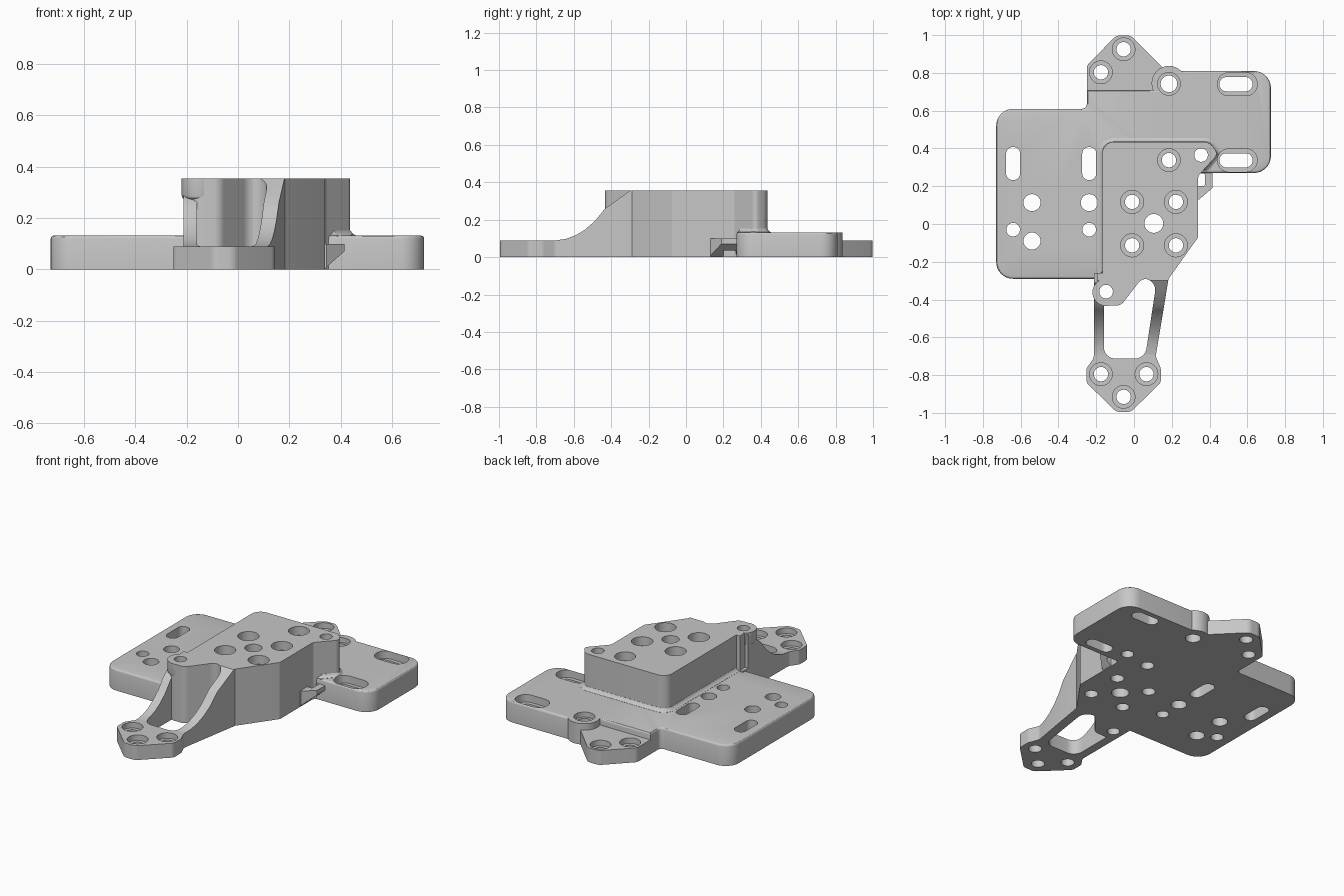
import bpy, bmesh, math
from mathutils import Vector

if "Cube" in bpy.data.objects:
    bpy.data.objects.remove(bpy.data.objects["Cube"])

grey = bpy.data.materials.new("machined_grey")
grey.use_nodes = True
grey.diffuse_color = (0.57, 0.57, 0.57, 1)
grey.node_tree.nodes["Principled BSDF"].inputs["Base Color"].default_value = (0.57, 0.57, 0.57, 1)


def rounded(corners):
    """Outline from (x, y, radius) corners, each replaced by an arc."""
    out = []
    for i, (x, y, r) in enumerate(corners):
        p = Vector((x, y))
        if r == 0:
            out.append(p)
            continue
        d1 = (Vector(corners[i - 1][:2]) - p).normalized()
        d2 = (Vector(corners[(i + 1) % len(corners)][:2]) - p).normalized()
        half = d1.angle(d2) / 2
        t = r / math.tan(half)
        c = p + (d1 + d2).normalized() * (r / math.sin(half))
        a, b = p + d1 * t - c, p + d2 * t - c
        a0 = math.atan2(a.y, a.x)
        turn = (math.atan2(b.y, b.x) - a0 + math.pi) % (2 * math.pi) - math.pi
        for k in range(9):
            g = a0 + turn * k / 8
            out.append(c + Vector((math.cos(g), math.sin(g))) * r)
    return out


def circle(x, y, r, n=32):
    return [Vector((x + r * math.cos(2 * math.pi * k / n),
                    y + r * math.sin(2 * math.pi * k / n))) for k in range(n)]


def slot(x, y, w, h):
    r = min(w, h) / 2 - 0.002
    return rounded([(x - w / 2, y - h / 2, r), (x + w / 2, y - h / 2, r),
                    (x + w / 2, y + h / 2, r), (x - w / 2, y + h / 2, r)])


def prisms(name, items, axes="xyz", bevel=0, bevel_at=None, profile=0.5):
    """One object holding extruded outlines, items = (outline, low, high)."""
    bm = bmesh.new()
    for outline, lo, hi in items:
        rings = []
        for h in (lo, hi):
            ring = []
            for p in outline:
                v = {"xyz": (p[0], p[1], h), "yzx": (h, p[0], p[1]),
                     "xzy": (p[0], h, p[1])}[axes]
                ring.append(bm.verts.new(v))
            rings.append(ring)
        bm.faces.new(rings[0])
        bm.faces.new(rings[1])
        n = len(outline)
        for k in range(n):
            j = (k + 1) % n
            bm.faces.new((rings[0][k], rings[0][j], rings[1][j], rings[1][k]))
    bmesh.ops.recalc_face_normals(bm, faces=bm.faces)
    if bevel:
        edges = [e for e in bm.edges if all(abs(v.co.z - bevel_at) < 1e-5 for v in e.verts)]
        bmesh.ops.bevel(bm, geom=edges, offset=bevel, segments=3, profile=profile, affect='EDGES')
    me = bpy.data.meshes.new(name)
    bm.to_mesh(me)
    bm.free()
    ob = bpy.data.objects.new(name, me)
    bpy.context.collection.objects.link(ob)
    me.materials.append(grey)
    return ob


def boolean(ob, other, op, remove=False):
    bpy.context.view_layer.objects.active = ob
    m = ob.modifiers.new(op, 'BOOLEAN')
    m.operation, m.object, m.solver = op, other, 'EXACT'
    bpy.ops.object.modifier_apply(modifier=m.name)
    if remove:
        bpy.data.objects.remove(other)


# Stepped base plate with softened top edge
plate = prisms("base_plate", [(rounded([
    (-0.73, -0.29, 0.09), (-0.16, -0.29, 0), (0.16, -0.27, 0), (0.32, -0.06, 0),
    (0.32, 0.27, 0), (0.725, 0.27, 0.09), (0.725, 0.81, 0.09), (0.14, 0.81, 0.03),
    (0.14, 0.71, 0), (-0.25, 0.71, 0), (-0.25, 0.61, 0.025), (-0.73, 0.61, 0.09)]),
    0, 0.132)], bevel=0.012, bevel_at=0.132)

# Boss on the rear edge of the plate
plate_boss = prisms("rear_plate_boss", [(circle(0.185, 0.745, 0.092), 0, 0.131)])

# Raised block carrying the main bolt pattern, with a cove where it meets the plate
block = prisms("riser_block", [(rounded([
    (-0.167, 0.435, 0.06), (0.40, 0.435, 0.06), (0.445, 0.37, 0.03), (0.34, 0.255, 0.03),
    (0.34, -0.07, 0.02), (0.183, -0.29, 0.01), (0.04, -0.29, 0.06), (-0.07, -0.432, 0.05),
    (-0.19, -0.432, 0.05), (-0.19, -0.31, 0.01), (-0.167, -0.28, 0.01)]), 0, 0.355)])
cove = prisms("block_cove", [(rounded([
    (-0.187, 0.455, 0.08), (0.41, 0.455, 0.07), (0.468, 0.37, 0.04), (0.385, 0.272, 0),
    (0.30, 0.272, 0), (0.30, -0.05, 0), (0.12, -0.27, 0), (-0.187, -0.27, 0)]), 0.1, 0.152)],
    bevel=0.019, bevel_at=0.152, profile=0.15)
corner_boss = prisms("front_corner_boss", [(circle(-0.148, -0.362, 0.072), 0.27, 0.355)],
                     bevel=0.02, bevel_at=0.27)

# Front arms: plan outline trimmed by a swooping side profile
arm = prisms("front_arm", [(rounded([
    (-0.213, -0.26, 0), (-0.213, -0.71, 0.04), (-0.252, -0.765, 0.04), (-0.252, -0.84, 0.04),
    (-0.093, -0.995, 0.05), (-0.017, -0.995, 0.05), (0.142, -0.84, 0.04), (0.142, -0.765, 0.04),
    (0.115, -0.70, 0.04), (0.183, -0.29, 0), (0.18, -0.26, 0)]), 0, 0.355)])
swoop = prisms("arm_profile", [([
    (-1.1, -0.1), (-1.1, 0.09), (-0.69, 0.09), (-0.64, 0.098), (-0.59, 0.117), (-0.54, 0.147),
    (-0.49, 0.19), (-0.455, 0.232), (-0.435, 0.258), (-0.30, 0.355), (-0.30, 0.4),
    (-0.2, 0.4), (-0.2, -0.1)], -0.5, 0.5)], axes="yzx")
boolean(arm, swoop, 'INTERSECT', True)
window = prisms("arm_window", [(rounded([
    (-0.16, -0.712, 0.06), (0.058, -0.712, 0.06), (0.122, -0.29, 0.06),
    (-0.16, -0.29, 0.05)]), -0.1, 0.5)])
boolean(arm, window, 'DIFFERENCE', True)
# The outer left arm stops under the corner boss
trim = prisms("arm_trim", [([(-0.3, -0.31), (-0.192, -0.31), (-0.192, -0.2), (-0.3, -0.2)],
                            0.14, 0.5)])
boolean(arm, trim, 'DIFFERENCE', True)

# Rear mounting tab
tab = prisms("rear_tab", [(rounded([
    (-0.25, 0.64, 0), (0.16, 0.64, 0), (0.16, 0.82, 0.02), (-0.017, 0.998, 0.05),
    (-0.093, 0.998, 0.05), (-0.25, 0.84, 0.04)]), 0, 0.09)])

# Small undercut side bracket with a slot behind it
bracket = prisms("side_bracket", [([
    (0.32, 0.13), (0.345, 0.13), (0.415, 0.19), (0.415, 0.28), (0.32, 0.28)], 0, 0.1)])
wedge = prisms("bracket_wedge", [([
    (0.3, -0.05), (0.335, 0), (0.42, 0.075), (0.42, 0.2), (0.3, 0.2)], 0, 0.5)], axes="xzy")
boolean(bracket, wedge, 'INTERSECT', True)
gap = prisms("bracket_gap", [(rounded([
    (0.33, 0.20, 0.01), (0.375, 0.20, 0.01), (0.375, 0.268, 0.01), (0.33, 0.268, 0.01)]), -0.1, 0.3)])
boolean(bracket, gap, 'DIFFERENCE', True)

# Bolt holes: (x, y, through radius, counterbore radius, counterbore floor)
holes = [(-0.64, -0.03, 0.036, 0, 0), (-0.237, -0.03, 0.036, 0, 0),
         (-0.148, -0.358, 0.036, 0, 0), (0.355, 0.365, 0.036, 0, 0),
         (-0.54, 0.113, 0.045, 0, 0), (-0.237, 0.113, 0.045, 0, 0), (-0.54, -0.09, 0.045, 0, 0),
         (0.105, 0.003, 0.05, 0, 0), (0.185, 0.338, 0.038, 0.06, 0.30),
         (0.185, 0.742, 0.044, 0.06, 0.10)]
holes += [(x, y, 0.038, 0.061, 0.30) for x in (-0.01, 0.222) for y in (-0.113, 0.117)]
holes += [(x, y, 0.038, 0.06, 0.055) for x, y in (
    (-0.055, 0.925), (-0.175, 0.803), (-0.055, -0.915), (-0.175, -0.795), (0.066, -0.795))]
through = [(circle(x, y, r), -0.1, 0.5) for x, y, r, cr, f in holes]
bores = [(circle(x, y, cr), f, 0.5) for x, y, r, cr, f in holes if cr]

# Adjustment slots
through += [(slot(x, 0.32, 0.074, 0.175), -0.1, 0.5) for x in (-0.64, -0.237)]
for y in (0.74, 0.337):
    through.append((slot(0.54, y, 0.175, 0.075), -0.1, 0.5))
    bores.append((slot(0.547, y, 0.21, 0.122), 0.085, 0.5))

cutters = [prisms("counterbore_cutter", bores), prisms("through_cutter", through)]
for cutter in cutters:
    cutter.hide_render = True
parts = [plate, plate_boss, block, cove, corner_boss, arm, tab, bracket]
for ob in parts:
    for cutter in cutters:
        boolean(ob, cutter, 'DIFFERENCE')
for cutter in cutters:
    bpy.data.objects.remove(cutter)

# Smooth curved walls, keep edges crisp
for ob in parts:
    bpy.ops.object.select_all(action='DESELECT')
    ob.select_set(True)
    bpy.context.view_layer.objects.active = ob
    bpy.ops.object.shade_smooth_by_angle(angle=math.radians(30))
